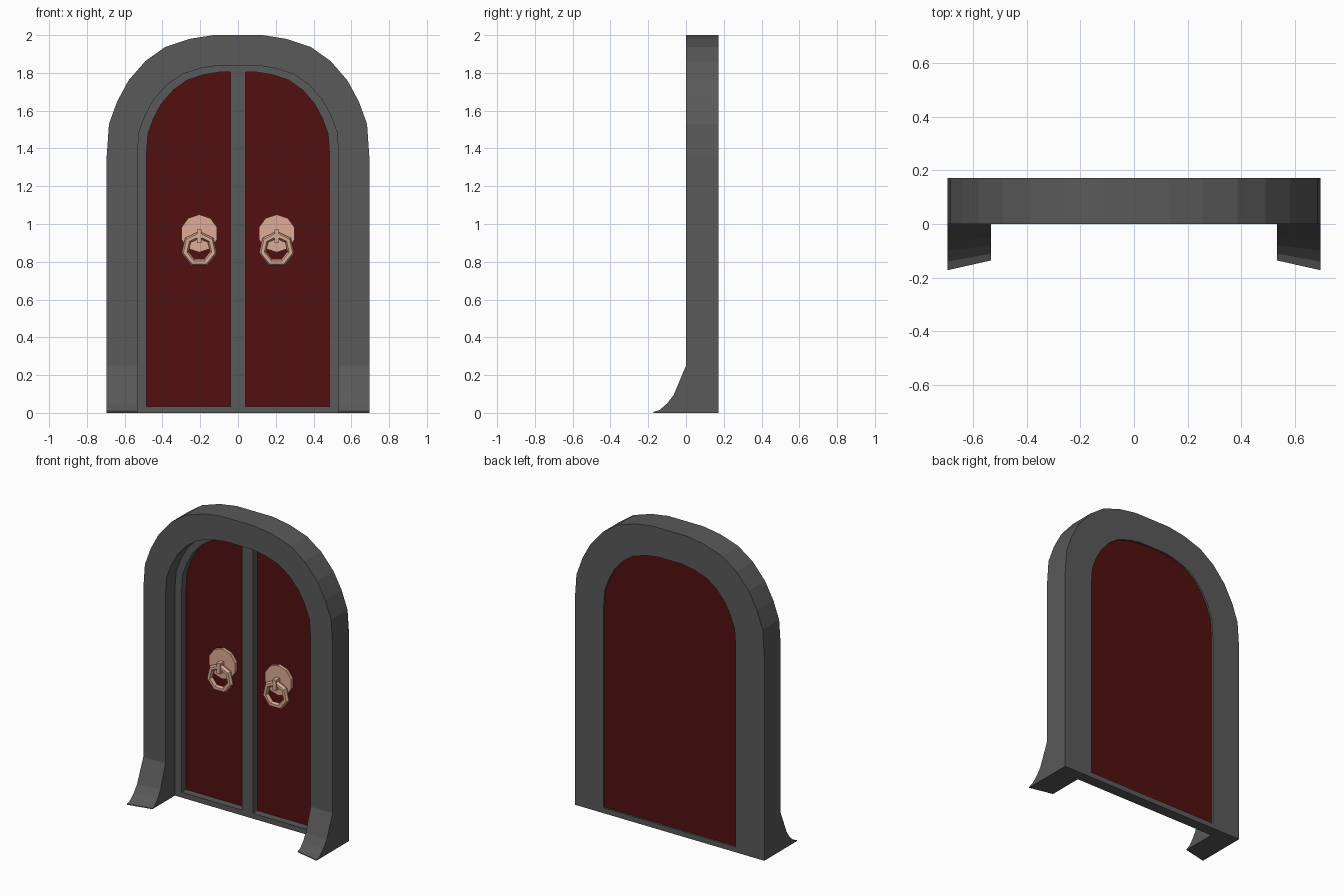
import bpy, bmesh, math
from mathutils import Matrix

if "Cube" in bpy.data.objects:
    bpy.data.objects.remove(bpy.data.objects["Cube"])


def material(name, rgb):
    m = bpy.data.materials.new(name)
    m.diffuse_color = (*rgb, 1)
    m.use_nodes = True
    m.node_tree.nodes["Principled BSDF"].inputs["Base Color"].default_value = m.diffuse_color
    return m


STONE = material("dark grey stone", (0.1, 0.1, 0.1))
RED = material("dark red paint", (0.085, 0.005, 0.005))
COPPER = material("pale copper", (0.74, 0.41, 0.30))


def finish(name, bm, mat):
    bmesh.ops.remove_doubles(bm, verts=bm.verts, dist=1e-5)
    bmesh.ops.recalc_face_normals(bm, faces=bm.faces)
    me = bpy.data.meshes.new(name)
    bm.to_mesh(me)
    bm.free()
    me.materials.append(mat)
    ob = bpy.data.objects.new(name, me)
    bpy.context.collection.objects.link(ob)
    return ob


def box(bm, x0, x1, y0, y1, z0, z1):
    m = (Matrix.Translation(((x0 + x1) / 2, (y0 + y1) / 2, (z0 + z1) / 2))
         @ Matrix.Diagonal((x1 - x0, y1 - y0, z1 - z0, 1)))
    bmesh.ops.create_cube(bm, size=1, matrix=m)


# Normalised half arch, from springing point to crown
ARCH = [(1, 0), (.983, .264), (.921, .45), (.835, .623), (.705, .786),
        (.554, .902), (.367, .969), (.187, 1), (0, 1)]
SPRING = 1.36


def arch_loop(bm, w, top, bottom, y):
    half = [(w, bottom)] + [(w * a, SPRING + (top - SPRING) * b) for a, b in ARCH]
    pts = half + [(-x, z) for x, z in reversed(half[:-1])]
    return [bm.verts.new((x, y, z)) for x, z in pts]


def bridge(bm, a, b, closed=True):
    n = len(a)
    for i in range(n if closed else n - 1):
        j = (i + 1) % n
        bm.faces.new((a[i], a[j], b[j], b[i]))


W, WI, WD = 0.695, 0.533, 0.485      # outer, casing and door half widths
BACK, STEP, DOOR = 0.172, 0.10, 0.148

# Arched surround: stepped in towards the door from the front
bm = bmesh.new()
outer_back = arch_loop(bm, W, 2.0, 0, BACK)
outer_front = arch_loop(bm, W, 2.0, 0, 0)
inner_front = arch_loop(bm, WI, 1.84, 0, 0)
inner_step = arch_loop(bm, WI, 1.84, 0, STEP)
rebate = arch_loop(bm, WD, 1.805, 0.035, STEP)
rebate_end = arch_loop(bm, WD, 1.805, 0.035, DOOR)
back_end = arch_loop(bm, WD, 1.805, 0.035, 0.16)
back_rim = arch_loop(bm, WD, 1.805, 0.035, BACK)
bridge(bm, outer_back, outer_front, False)
bridge(bm, outer_front, inner_front, False)
bridge(bm, inner_front, inner_step, False)
bridge(bm, inner_step, rebate)
bridge(bm, rebate, rebate_end)
bridge(bm, rebate_end, back_end)
bridge(bm, back_end, back_rim)
bridge(bm, back_rim, outer_back)
bm.faces.new([outer_back[-1], outer_back[0], outer_front[0], inner_front[0],
              inner_step[0], inner_step[-1], inner_front[-1], outer_front[-1]])
finish("arched_surround", bm, STONE)

# Centre post between the two leaves
bm = bmesh.new()
box(bm, -0.04, 0.04, STEP, DOOR, 0.035, 1.805)
finish("centre_post", bm, STONE)

# Door leaves, one thin panel seen from both sides
bm = bmesh.new()
f = arch_loop(bm, WD, 1.805, 0.035, DOOR)
b = arch_loop(bm, WD, 1.805, 0.035, 0.16)
bridge(bm, f, b)
bm.faces.new(f)
bm.faces.new(b)
finish("door_panel", bm, RED)

# Flared feet and door knockers, mirrored left and right
FLARE = [(0, 0), (0, .25), (-.065, .095), (-.1, .05), (-.14, .015),
         (-.172, .005), (-.172, 0)]
for side, s in (("left", -1), ("right", 1)):
    bm = bmesh.new()
    o = [bm.verts.new((s * W, y, z)) for y, z in FLARE]
    i = [bm.verts.new((s * WI, y * 0.79, z)) for y, z in FLARE]
    n = len(o)
    for k in range(1, n):            # back side is joined to the surround
        j = (k + 1) % n
        bm.faces.new((o[k], o[j], i[j], i[k]))
    bm.faces.new(o)
    bm.faces.new(i)
    finish(side + "_foot", bm, STONE)

    # Round back plate
    cx = s * 0.205
    bm = bmesh.new()
    bmesh.ops.create_cone(
        bm, cap_ends=True, segments=10, radius1=0.1, radius2=0.1, depth=0.022,
        matrix=Matrix.Translation((cx, DOOR - 0.01, 0.95))
        @ Matrix.Rotation(math.pi / 2, 4, 'X'))
    finish(side + "_knocker_plate", bm, COPPER)

    # Staple holding the ring
    bm = bmesh.new()
    box(bm, cx - 0.013, cx + 0.013, 0.085, DOOR - 0.015, 0.90, 0.97)
    finish(side + "_knocker_staple", bm, COPPER)

    # Seven sided ring with its point up
    bm = bmesh.new()
    rings = []
    for k in range(7):
        a = math.pi / 2 + k * math.tau / 7
        ring = []
        for t in range(6):
            p = t * math.tau / 6
            r = 0.077 + 0.019 * math.cos(p)
            ring.append(bm.verts.new((cx + r * math.cos(a),
                                      0.107 + 0.019 * math.sin(p),
                                      0.866 + r * math.sin(a))))
        rings.append(ring)
    for k in range(7):
        bridge(bm, rings[k], rings[(k + 1) % 7])
    finish(side + "_knocker_ring", bm, COPPER)
